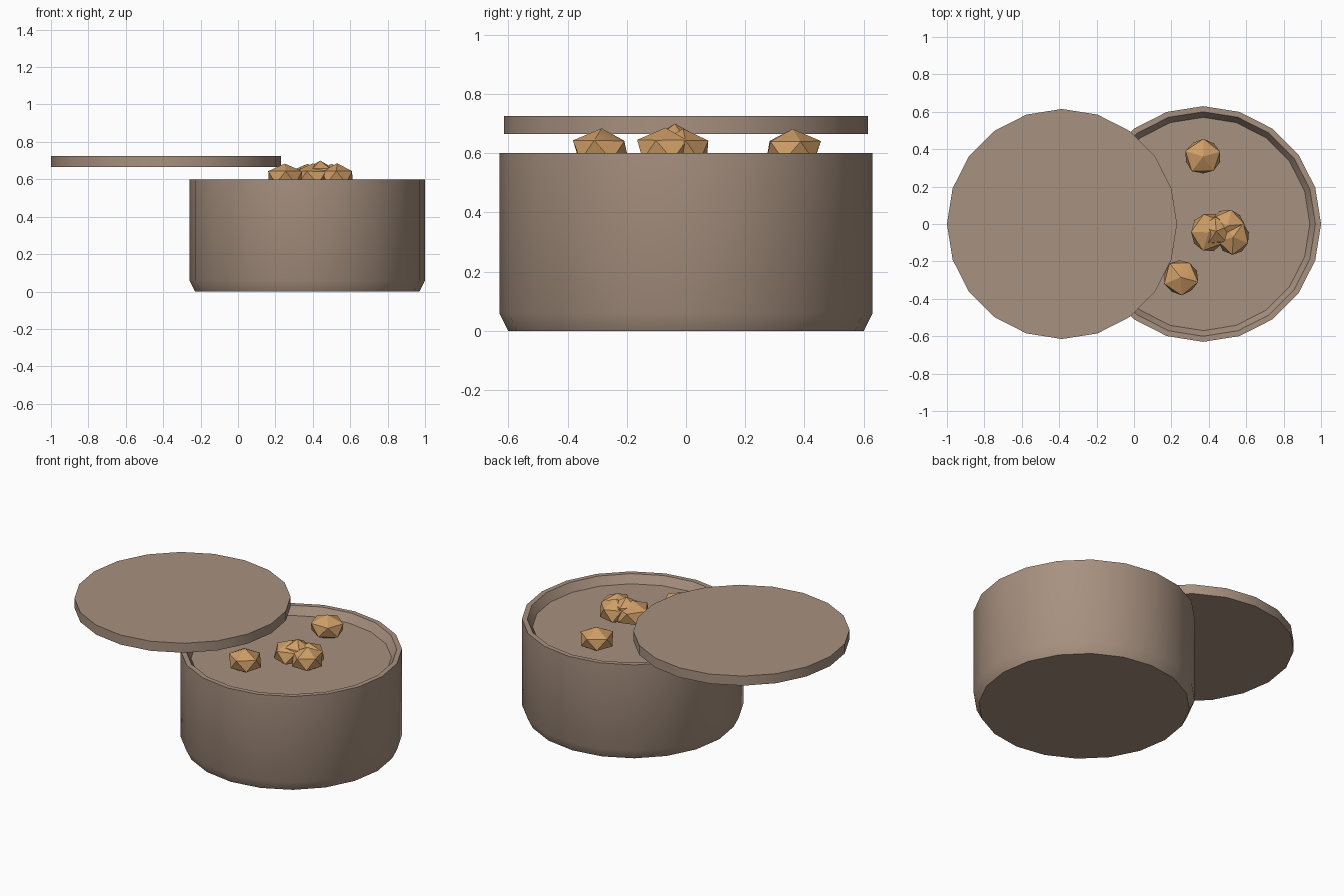
import bpy, bmesh, math, random
from mathutils import Vector

if "Cube" in bpy.data.objects:
    bpy.data.objects.remove(bpy.data.objects["Cube"])

random.seed(4)
SIDES = 20


def material(name, rgb):
    m = bpy.data.materials.new(name)
    m.diffuse_color = (*rgb, 1)
    m.use_nodes = True
    m.node_tree.nodes["Principled BSDF"].inputs["Base Color"].default_value = m.diffuse_color
    return m


clay = material("brown_clay", (0.39, 0.283, 0.215))
gold = material("golden_brown", (0.62, 0.34, 0.135))


def finish(bm, name, mat, loc):
    bmesh.ops.recalc_face_normals(bm, faces=bm.faces)
    me = bpy.data.meshes.new(name)
    bm.to_mesh(me)
    bm.free()
    me.materials.append(mat)
    ob = bpy.data.objects.new(name, me)
    bpy.context.collection.objects.link(ob)
    ob.location = loc
    bpy.ops.object.select_all(action='DESELECT')
    ob.select_set(True)
    bpy.context.view_layer.objects.active = ob
    bpy.ops.object.shade_smooth_by_angle(angle=math.radians(30))
    return ob


def lathe(name, profile, mat, loc):
    """Turn a (radius, z) profile into a closed 20-sided solid."""
    bm = bmesh.new()
    rings = [[bm.verts.new((r * math.cos(i * math.tau / SIDES),
                            r * math.sin(i * math.tau / SIDES), z))
              for i in range(SIDES)] for r, z in profile]
    for a, b in zip(rings, rings[1:]):
        for i in range(SIDES):
            j = (i + 1) % SIDES
            bm.faces.new((a[i], a[j], b[j], b[i]))
    bm.faces.new(rings[0])
    bm.faces.new(rings[-1])
    return finish(bm, name, mat, loc)


def nugget(name, x, y, top, rx, ry, rz, spin):
    """Squashed, slightly uneven twenty-faced lump."""
    bm = bmesh.new()
    bmesh.ops.create_icosphere(bm, subdivisions=1, radius=1)
    c, s = math.cos(spin), math.sin(spin)
    for v in bm.verts:
        p = v.co * random.uniform(0.94, 1.04) if abs(v.co.z) < 0.9 else v.co
        v.co = Vector(((c * p.x - s * p.y) * rx, (s * p.x + c * p.y) * ry, p.z * rz))
    return finish(bm, name, gold, (x, y, top - rz))


# Pot: chamfered foot, straight wall, thin rim and shallow filled inside
lathe("pot", [(0.60, 0), (0.63, 0.06), (0.63, 0.60), (0.60, 0.60), (0.57, 0.55)],
      clay, (0.37, 0, 0))

# Lid pushed off to the side
lathe("lid", [(0.615, 0.665), (0.615, 0.725)], clay, (-0.385, 0, 0))

# Nuggets: two loose ones and a pile in the middle
for i, args in enumerate([
        (0.37, 0.36, 0.682, 0.110, 0.105, 0.075, 0.3),
        (0.25, -0.285, 0.684, 0.104, 0.106, 0.075, 1.0),
        (0.40, -0.045, 0.685, 0.105, 0.115, 0.075, 0.6),
        (0.50, -0.01, 0.683, 0.100, 0.095, 0.075, 0.1),
        (0.53, -0.07, 0.686, 0.098, 0.104, 0.075, 0.9),
        (0.44, -0.038, 0.700, 0.090, 0.085, 0.075, 0.4)]):
    nugget(f"nugget_{i + 1}", *args)
